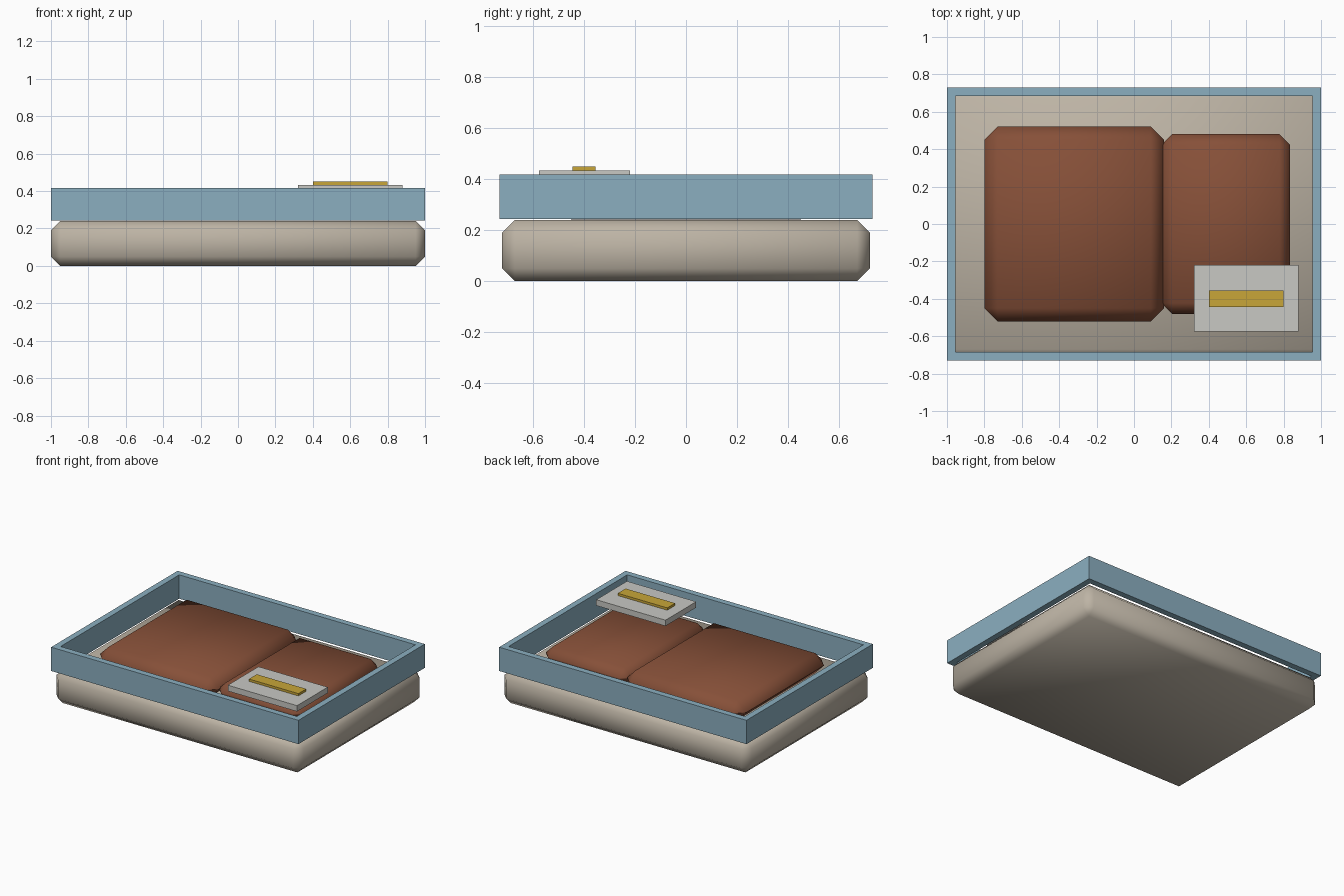
import bpy
import bmesh

cube = bpy.data.objects.get("Cube")
if cube:
    bpy.data.objects.remove(cube, do_unlink=True)


def material(name, rgb):
    mat = bpy.data.materials.new(name)
    mat.use_nodes = True
    colour = (*rgb, 1.0)
    mat.diffuse_color = colour
    mat.node_tree.nodes["Principled BSDF"].inputs["Base Color"].default_value = colour
    return mat


def finish(name, bm, mat, smooth=False):
    bmesh.ops.recalc_face_normals(bm, faces=bm.faces)
    for face in bm.faces:
        face.smooth = smooth
    mesh = bpy.data.meshes.new(name)
    bm.to_mesh(mesh)
    bm.free()
    mesh.materials.append(mat)
    obj = bpy.data.objects.new(name, mesh)
    bpy.context.collection.objects.link(obj)
    return obj


def box(name, low, high, mat, bevel=0.0):
    """Box between two corners; a bevel gives soft, smooth-shaded padding."""
    bm = bmesh.new()
    bmesh.ops.create_cube(bm, size=1)
    for v in bm.verts:
        v.co = [lo + (c + 0.5) * (hi - lo) for c, lo, hi in zip(v.co, low, high)]
    if bevel:
        bmesh.ops.bevel(bm, geom=bm.edges[:], offset=bevel, offset_type='OFFSET',
                        segments=1, profile=0.5, affect='EDGES')
    return finish(name, bm, mat, smooth=bevel > 0)


def rim(name, half_x, half_y, wall, bottom, top, mat):
    """Open rectangular frame, made by joining four rings of corners."""
    bm = bmesh.new()
    corners = [(-1, -1), (1, -1), (1, 1), (-1, 1)]
    section = [(0, bottom), (0, top), (wall, top), (wall, bottom)]
    rings = [[bm.verts.new((sx * (half_x - inset), sy * (half_y - inset), z))
              for sx, sy in corners] for inset, z in section]
    for i in range(4):
        for j in range(4):
            a, b = rings[i], rings[(i + 1) % 4]
            k = (j + 1) % 4
            bm.faces.new((a[j], a[k], b[k], b[j]))
    return finish(name, bm, mat)


beige = material("warm beige", (0.51, 0.455, 0.375))
blue = material("dusty blue", (0.26, 0.43, 0.53))
brown = material("chestnut brown", (0.24, 0.08, 0.04))
grey = material("pale grey", (0.58, 0.58, 0.55))
gold = material("mustard gold", (0.58, 0.38, 0.04))

# Padded base and raised rim
box("padded_base", (-1, -0.72, 0), (1, 0.72, 0.24), beige, 0.05)
rim("rim_frame", 1, 0.73, 0.045, 0.243, 0.417, blue)

# Two cushions lying inside the rim
box("large_cushion", (-0.80, -0.52, 0.242), (0.16, 0.52, 0.385), brown, 0.07)
box("small_cushion", (0.145, -0.48, 0.242), (0.835, 0.48, 0.365), brown, 0.057)

# Tag with its gold bar
box("tag_plate", (0.32, -0.575, 0.39), (0.88, -0.22, 0.433), grey)
box("tag_bar", (0.40, -0.445, 0.42), (0.80, -0.355, 0.45), gold)
